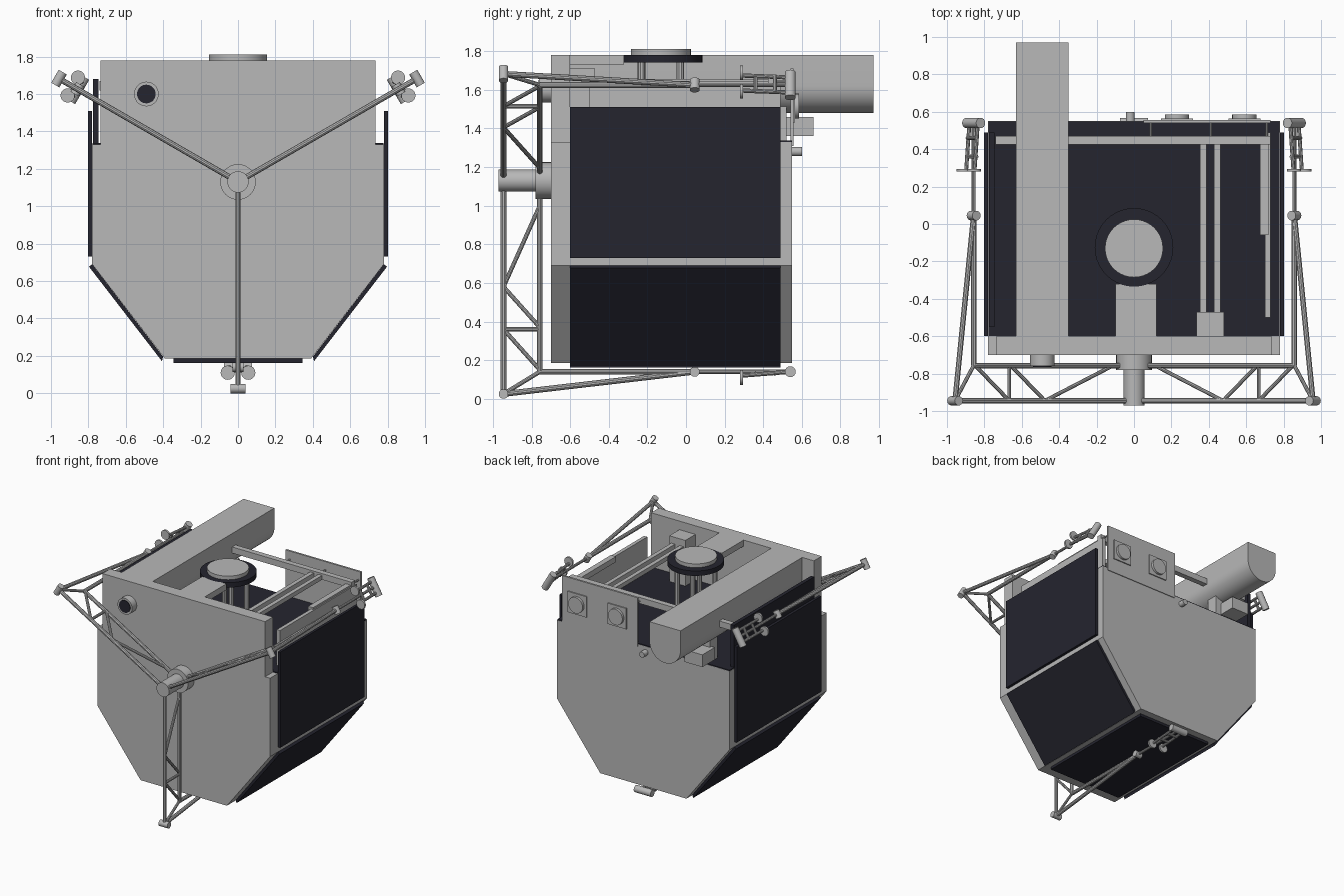
import bpy, bmesh, math
from mathutils import Vector

cube = bpy.data.objects.get("Cube")
if cube:
    bpy.data.objects.remove(cube, do_unlink=True)


def material(name, colour):
    m = bpy.data.materials.new(name)
    m.use_nodes = True
    m.diffuse_color = colour
    m.node_tree.nodes["Principled BSDF"].inputs["Base Color"].default_value = colour
    return m


GREY = material("light grey", (0.48, 0.48, 0.48, 1))
DARK = material("solar dark blue", (0.018, 0.018, 0.028, 1))


def finish(name, bm, mat, smooth=False):
    bmesh.ops.recalc_face_normals(bm, faces=bm.faces)
    mesh = bpy.data.meshes.new(name)
    bm.to_mesh(mesh)
    bm.free()
    mesh.materials.append(mat)
    ob = bpy.data.objects.new(name, mesh)
    bpy.context.collection.objects.link(ob)
    if smooth:
        bpy.ops.object.select_all(action='DESELECT')
        ob.select_set(True)
        bpy.context.view_layer.objects.active = ob
        bpy.ops.object.shade_smooth_by_angle(angle=math.radians(35))
    return ob


def box(name, x, y, z, mat=GREY):
    """Box from its (low, high) range on each axis."""
    bm = bmesh.new()
    bmesh.ops.create_cube(bm, size=1)
    for v in bm.verts:
        v.co = [r[0] if c < 0 else r[1] for c, r in zip(v.co, (x, y, z))]
    return finish(name, bm, mat)


def extrude(name, profile, y0, y1, mat=GREY, smooth=False):
    """Prism along y from an (x, z) outline."""
    bm = bmesh.new()
    face = bm.faces.new([bm.verts.new((x, y0, z)) for x, z in profile])
    new = bmesh.ops.extrude_face_region(bm, geom=[face])["geom"]
    bmesh.ops.translate(bm, vec=(0, y1 - y0, 0),
                        verts=[g for g in new if isinstance(g, bmesh.types.BMVert)])
    return finish(name, bm, mat, smooth)


def add_rod(bm, a, b, r, sides):
    a, b = Vector(a), Vector(b)
    rot = (b - a).to_track_quat('Z', 'Y')
    new = bmesh.ops.create_cone(bm, cap_ends=True, segments=sides, radius1=r,
                                radius2=r, depth=(b - a).length)["verts"]
    for v in new:
        v.co = rot @ v.co + (a + b) / 2


def rods(name, pairs, r, sides=10, mat=GREY):
    bm = bmesh.new()
    for a, b in pairs:
        add_rod(bm, a, b, r, sides)
    return finish(name, bm, mat, True)


def mirror_x(points):
    return points + [(-x, z) for x, z in reversed(points)]


# Main body and raised front wall
hull = mirror_x([(0.39, 0.185), (0.78, 0.69), (0.78, 1.33)])
extrude("body", hull, -0.70, 0.55)
box("front_wall", (-0.735, 0.735), (-0.70, -0.60), (1.32, 1.78))
box("top_deck", (-0.778, 0.778), (-0.60, 0.548), (1.325, 1.337), DARK)
box("left_side_wall", (0.70, 0.73), (-0.50, 0.49), (1.33, 1.63))
box("right_side_wall", (-0.775, -0.745), (-0.55, 0.49), (1.33, 1.68), DARK)

# Solar panels around the hull
for side, s in (("left", 1), ("right", -1)):
    box(side + "_solar_panel", sorted((s * 0.78, s * 0.802)), (-0.60, 0.49), (0.73, 1.51), DARK)
    slope = [(0.40, 0.195), (0.78, 0.69), (0.797, 0.677), (0.407, 0.172)]
    extrude(side + "_sloped_panel", [(s * x, z) for x, z in slope], -0.60, 0.49, DARK)
box("bottom_solar_panel", (-0.345, 0.345), (-0.60, 0.49), (0.163, 0.187), DARK)

# Telescope tube: square on top, half round underneath
arc = [math.pi + math.pi * i / 20 for i in range(21)]
tube = [(-0.49 + 0.14 * math.cos(a), 1.62 + 0.14 * math.sin(a)) for a in arc]
extrude("telescope_tube", tube + [(-0.35, 1.78), (-0.63, 1.78)], -0.60, 0.97, GREY, True)
box("tube_bracket", (-0.61, -0.45), (0.50, 0.66), (1.36, 1.46))
box("tube_mount", (-0.58, -0.40), (0.42, 0.52), (1.33, 1.52))

# Round antenna on posts
rods("antenna_base", [((0, -0.125, 1.74), (0, -0.125, 1.78))], 0.21, 40, DARK)
rods("antenna_disc", [((0, -0.13, 1.78), (0, -0.13, 1.81))], 0.155, 40)
rods("antenna_posts", [((x, y, 1.33), (x, y, 1.75))
                       for x in (-0.1, 0.1) for y in (-0.23, -0.03)], 0.02)
box("antenna_box", (-0.10, 0.12), (-0.60, -0.32), (1.73, 1.78))

# Upper frame
box("rear_beam", (-0.74, 0.73), (0.425, 0.47), (1.62, 1.67))
box("rail_box", (0.335, 0.48), (-0.60, -0.47), (1.33, 1.71))
for i, x in enumerate((0.37, 0.445)):
    box("rail_%d" % (i + 1), (x - 0.017, x + 0.017), (-0.48, 0.43), (1.62, 1.655))
box("side_rail", (0.675, 0.72), (-0.06, 0.43), (1.60, 1.645))

# Rear instrument panel with two round sensors
box("rear_panel", (0.05, 0.73), (0.54, 0.556), (1.31, 1.71))
for i, x in enumerate((0.23, 0.59)):
    box("sensor_plate_%d" % (i + 1), (x - 0.085, x + 0.085), (0.55, 0.565), (1.43, 1.60))
    rods("sensor_%d" % (i + 1), [((x, 0.56, 1.515), (x, 0.585, 1.515))], 0.065, 24)
rods("panel_pins", [((x, 0.46, 1.64), (x, 0.545, 1.64)) for x in (0.09, 0.41, 0.71)], 0.007)
rods("rear_knob", [((-0.02, 0.54, 1.28), (-0.02, 0.60, 1.28))], 0.024, 16)

# Front camera
rods("camera_housing", [((-0.49, -0.69, 1.60), (-0.49, -0.76, 1.60))], 0.066, 28)
rods("camera_lens", [((-0.49, -0.755, 1.60), (-0.49, -0.764, 1.60))], 0.05, 28, DARK)

# Front hub
rods("hub_base", [((0, -0.69, 1.13), (0, -0.78, 1.13))], 0.095, 32)
rods("hub_post", [((0, -0.77, 1.13), (0, -0.97, 1.13))], 0.057, 32)

# Three truss arms, each in a plane through the hub axis
OUT, INN, TIP, END = -0.945, -0.757, 1.105, 0.99
for name, angle in (("left", 30), ("right", 150), ("lower", 270)):
    c, s = math.cos(math.radians(angle)), math.sin(math.radians(angle))

    def at(r, y, t=0):
        return (r * c - t * s, y, 1.13 + r * s + t * c)

    def path(*pairs):
        return [(at(*a), at(*b)) for a, b in pairs]

    rods(name + "_arm_chords", path(
        ((0, OUT), (TIP, OUT)), ((0.05, INN), (END, INN)),
        ((TIP, OUT), (END, 0.045)), ((END, INN), (END, 0.045))), 0.015)
    rods(name + "_arm_braces", path(
        ((0.55, OUT), (0.13, INN)), ((0.55, OUT), (0.76, INN)),
        ((0.77, OUT), (0.77, INN)), ((0.77, OUT), (0.98, INN)),
        ((TIP, OUT), (END, INN))), 0.011)
    rods(name + "_arm_tip", path(((TIP, OUT, -0.04), (TIP, OUT, 0.04))), 0.025, 14)
    rods(name + "_arm_joint", path(((END, 0.045, -0.03), (END, 0.045, 0.03))), 0.026, 14)
    # Ladder-like end with two pads and a cross bar
    rods(name + "_arm_extension", path(((END, 0.045), (END, 0.54))), 0.011)
    rods(name + "_arm_ladder", path(
        *[((1.01, 0.29, t), (END, 0.54, t)) for t in (-0.045, 0.045)],
        *[((1.0, y, -0.05), (1.0, y, 0.05)) for y in (0.36, 0.46)]), 0.011)
    rods(name + "_arm_pads", path(
        *[((1.02, 0.28, t), (1.02, 0.295, t)) for t in (-0.055, 0.055)]), 0.038, 20)
    rods(name + "_arm_end_bar", path(((END, 0.54, -0.075), (END, 0.54, 0.075))), 0.028, 16)
